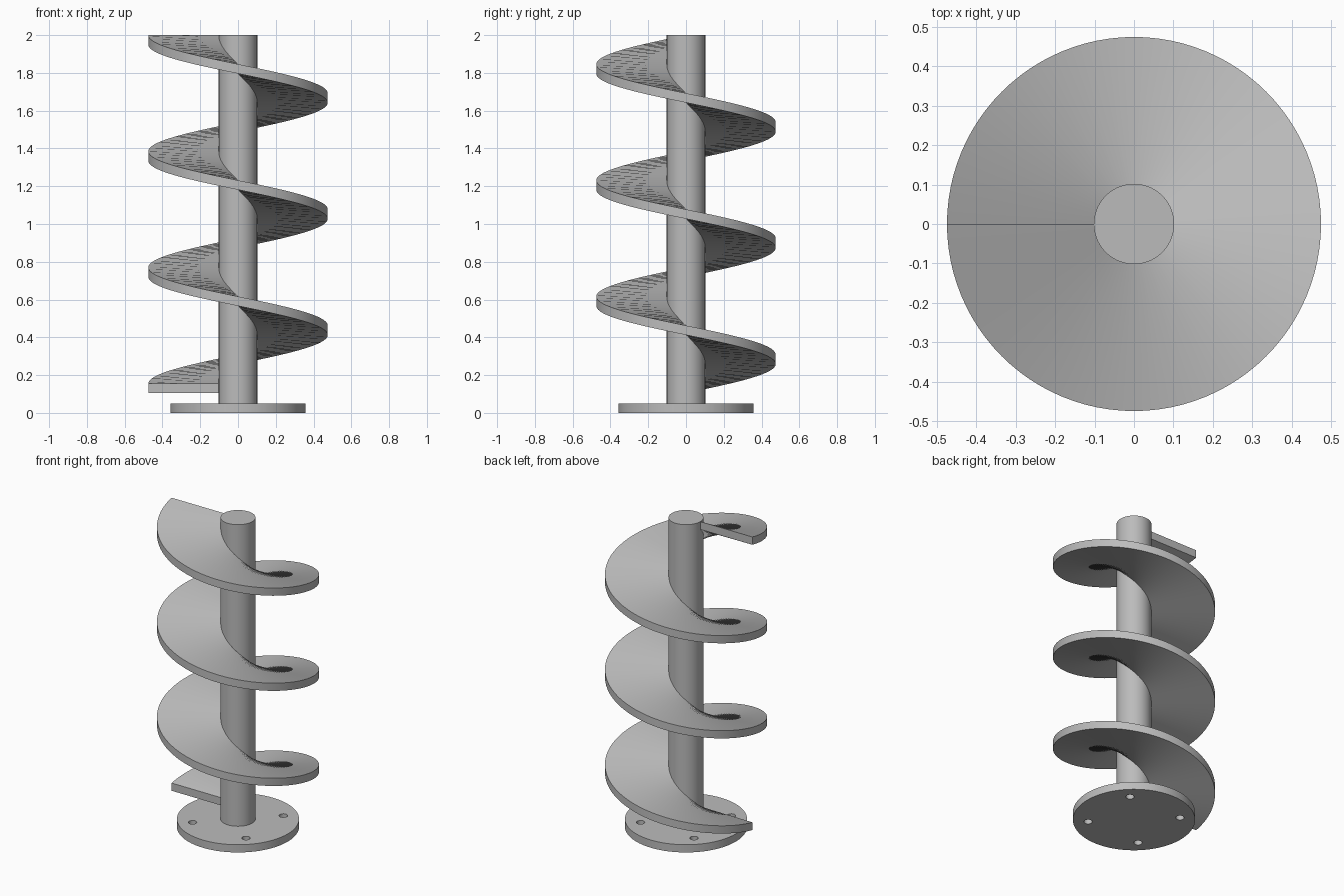
import bpy, bmesh, math

SHAFT_R, BLADE_R, BASE_R = 0.102, 0.475, 0.358
BASE_H, TOP, THICK = 0.05, 2.0, 0.05
TURNS, STEPS, START = 3, 96, 0.105
HOLE_R, HOLE_RING = 0.025, 0.27

if "Cube" in bpy.data.objects:
    bpy.data.objects.remove(bpy.data.objects["Cube"])

steel = bpy.data.materials.new("grey steel")
steel.use_nodes = True
colour = (0.5, 0.5, 0.5, 1)
steel.diffuse_color = colour
steel.node_tree.nodes["Principled BSDF"].inputs["Base Color"].default_value = colour


def activate(obj):
    bpy.ops.object.select_all(action="DESELECT")
    obj.select_set(True)
    bpy.context.view_layer.objects.active = obj


def finish(obj):
    obj.data.materials.clear()
    obj.data.materials.append(steel)
    activate(obj)
    bpy.ops.object.shade_smooth_by_angle(angle=math.radians(35))


def cylinder(name, radius, z0, z1, x=0, y=0, sides=96):
    bpy.ops.mesh.primitive_cylinder_add(
        vertices=sides, radius=radius, depth=z1 - z0, location=(x, y, (z0 + z1) / 2))
    obj = bpy.context.object
    obj.name = name
    return obj


# Central shaft
finish(cylinder("shaft", SHAFT_R, BASE_H, TOP))

# Base flange with four bolt holes on the diagonals
flange = cylinder("base_flange", BASE_R, 0, BASE_H)
for i in range(4):
    a = math.pi / 4 + i * math.pi / 2
    cutter = cylinder("hole_cutter", HOLE_R, -0.1, 0.2,
                      HOLE_RING * math.cos(a), HOLE_RING * math.sin(a), 32)
    cutter.hide_render = True
    activate(flange)
    cut = flange.modifiers.new("bolt_hole", "BOOLEAN")
    cut.operation, cut.solver, cut.object = "DIFFERENCE", "EXACT", cutter
    bpy.ops.object.modifier_apply(modifier=cut.name)
    bpy.data.objects.remove(cutter)
finish(flange)

# Helical blade: a rectangular section swept clockwise up the shaft
bm = bmesh.new()
rise = TOP - THICK - START
count = TURNS * STEPS
inner = SHAFT_R - 0.01
section = [(inner, 0), (BLADE_R, 0), (BLADE_R, THICK), (inner, THICK)]
rings = []
for i in range(count + 1):
    t = i / count
    a = math.pi - t * TURNS * math.tau
    rings.append([bm.verts.new((r * math.cos(a), r * math.sin(a), START + rise * t + h))
                  for r, h in section])
for lower, upper in zip(rings, rings[1:]):
    for k in range(4):
        n = (k + 1) % 4
        bm.faces.new((lower[k], lower[n], upper[n], upper[k]))
bm.faces.new(rings[0])
bm.faces.new(rings[-1])
bmesh.ops.recalc_face_normals(bm, faces=bm.faces)
mesh = bpy.data.meshes.new("helical_blade")
bm.to_mesh(mesh)
bm.free()
blade = bpy.data.objects.new("helical_blade", mesh)
bpy.context.collection.objects.link(blade)
finish(blade)
